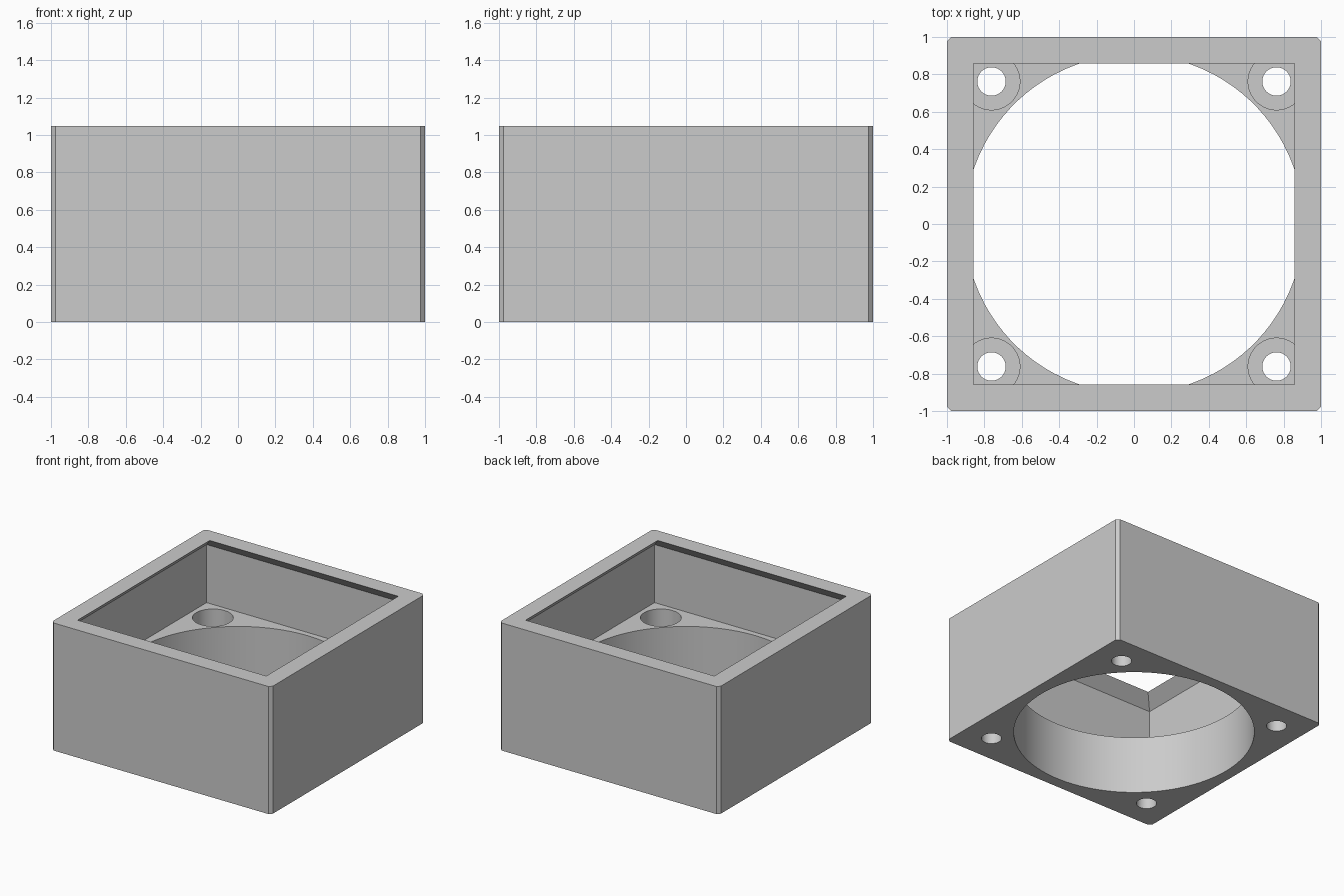
import bpy
import bmesh
import math

cube = bpy.data.objects.get("Cube")
if cube:
    bpy.data.objects.remove(cube, do_unlink=True)

HEIGHT = 1.048
LEDGE = 0.476      # floor of the square pocket
LIP = 0.095        # height and overhang of the sloping lip
POCKET = 0.952     # half width of the pocket
HOLE = 0.762       # screw hole offset from the centre

grey = bpy.data.materials.new("light_grey")
grey.use_nodes = True
colour = (0.6, 0.6, 0.6, 1)
grey.diffuse_color = colour
grey.node_tree.nodes["Principled BSDF"].inputs["Base Color"].default_value = colour


def loft(name, sides, profile, x=0, y=0, chamfer=0):
    """Closed prism through regular rings given as (radius, z)."""
    bm = bmesh.new()
    rings = []
    for radius, z in profile:
        ring = []
        for i in range(sides):
            a = 2 * math.pi * (i + 0.5) / sides
            ring.append(bm.verts.new((x + radius * math.cos(a), y + radius * math.sin(a), z)))
        rings.append(ring)
    for low, high in zip(rings, rings[1:]):
        for i in range(sides):
            j = (i + 1) % sides
            bm.faces.new((low[i], low[j], high[j], high[i]))
    bm.faces.new(rings[0][::-1])
    bm.faces.new(rings[-1])
    if chamfer:
        uprights = [e for e in bm.edges if abs(e.verts[0].co.z - e.verts[1].co.z) > 0.1]
        bmesh.ops.bevel(bm, geom=uprights, offset=chamfer, segments=1, affect='EDGES')
    bmesh.ops.recalc_face_normals(bm, faces=bm.faces)
    mesh = bpy.data.meshes.new(name)
    bm.to_mesh(mesh)
    bm.free()
    mesh.materials.append(grey)
    obj = bpy.data.objects.new(name, mesh)
    bpy.context.collection.objects.link(obj)
    return obj


def cut(target, cutter):
    cutter.hide_render = True
    mod = target.modifiers.new("cut", 'BOOLEAN')
    mod.operation = 'DIFFERENCE'
    mod.solver = 'EXACT'
    mod.object = cutter
    bpy.context.view_layer.objects.active = target
    bpy.ops.object.modifier_apply(modifier=mod.name)
    bpy.data.objects.remove(cutter, do_unlink=True)


# Square housing with small chamfers on the upright edges
diag = math.sqrt(2)
housing = loft("housing", 4, [(diag, 0), (diag, HEIGHT)], chamfer=0.024)

# Square pocket that narrows to a sloping lip at the rim
over = 0.02
cut(housing, loft("pocket_cutter", 4, [
    (diag * POCKET, LEDGE),
    (diag * POCKET, HEIGHT - LIP),
    (diag * (POCKET - LIP - over), HEIGHT + over)]))

# Large round bore through the lower half
cut(housing, loft("bore_cutter", 96, [(0.906, -0.1), (0.906, LEDGE + 0.1)]))

# Screw holes with deep counterbores in the four corners
for sx in (-1, 1):
    for sy in (-1, 1):
        cut(housing, loft("screw_cutter", 48, [
            (0.076, -0.1), (0.076, 0.143), (0.152, 0.143), (0.152, LEDGE + 0.1)],
            sx * HOLE, sy * HOLE))

bpy.ops.object.select_all(action='DESELECT')
housing.select_set(True)
bpy.context.view_layer.objects.active = housing
bpy.ops.object.shade_smooth_by_angle(angle=math.radians(30))
